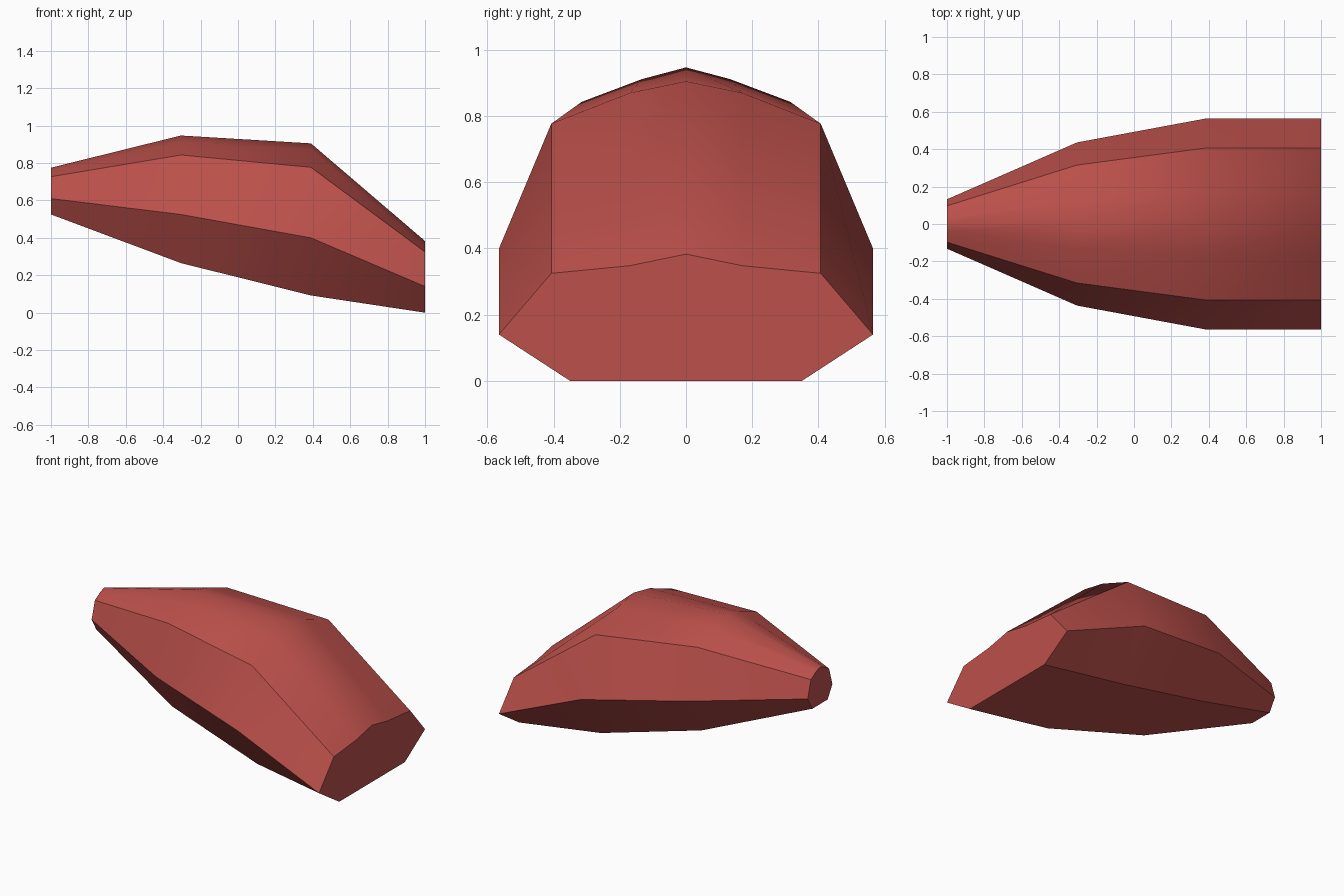
import bpy, bmesh

if "Cube" in bpy.data.objects:
    bpy.data.objects.remove(bpy.data.objects["Cube"])

# Red paint
red = bpy.data.materials.new("red")
red.diffuse_color = (0.5, 0.08, 0.07, 1)
red.use_nodes = True
red.node_tree.nodes["Principled BSDF"].inputs["Base Color"].default_value = red.diffuse_color

# Half cross-sections along x: apex, crown, shoulder, side, bottom as (y, z)
sections = [
    (-1.0,   [(0, 0.775), (0.04, 0.761), (0.097, 0.727), (0.132, 0.61), (0.082, 0.525)]),
    (-0.305, [(0, 0.947), (0.132, 0.912), (0.315, 0.843), (0.436, 0.525), (0.27, 0.265)]),
    (0.39,   [(0, 0.905), (0.17, 0.87), (0.407, 0.777), (0.565, 0.40), (0.35, 0.092)]),
    (1.0,    [(0, 0.383), (0.17, 0.348), (0.407, 0.325), (0.565, 0.14), (0.35, 0.0)]),
]

# Hull lofted through the mirrored sections
bm = bmesh.new()
rings = []
for x, half in sections:
    ring = half + [(-y, z) for y, z in reversed(half[1:])]
    rings.append([bm.verts.new((x, y, z)) for y, z in ring])
n = len(rings[0])
for a, b in zip(rings, rings[1:]):
    for i in range(n):
        j = (i + 1) % n
        bm.faces.new((a[i], a[j], b[j], b[i])).smooth = True

# Sharp creases along the shoulder, side and bottom lines
for a, b in zip(rings, rings[1:]):
    for i in (2, 3, 4, 5, 6, 7):
        bm.edges.get((a[i], b[i])).smooth = False

# Flat end caps with sharp rims
for ring in (rings[0], rings[-1]):
    cap = bm.faces.new(ring)
    for e in cap.edges:
        e.smooth = False
bmesh.ops.recalc_face_normals(bm, faces=bm.faces)

mesh = bpy.data.meshes.new("hull")
bm.to_mesh(mesh)
bm.free()
mesh.materials.append(red)
hull = bpy.data.objects.new("hull", mesh)
bpy.context.collection.objects.link(hull)
